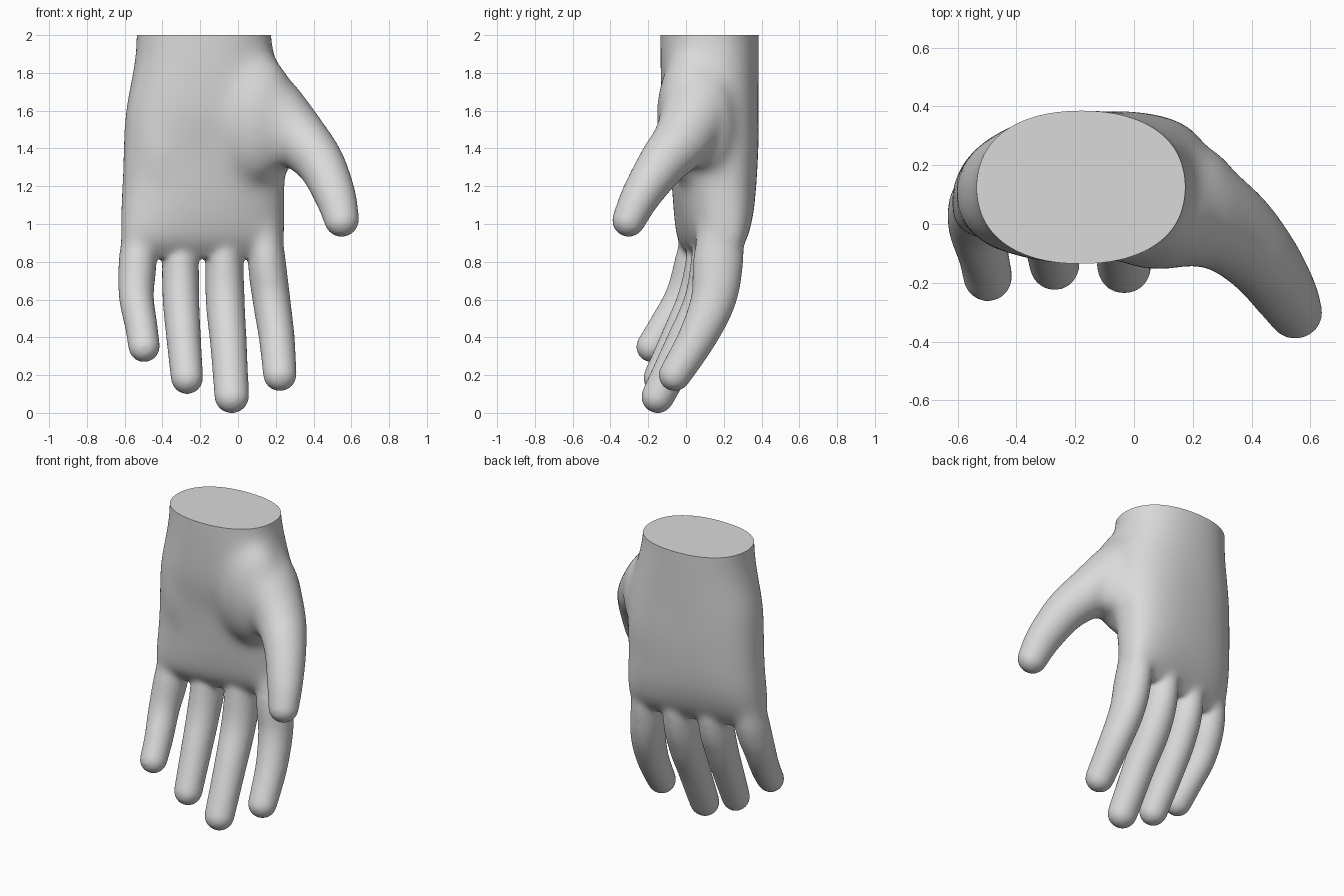
import bpy, bmesh, math
from mathutils import Vector

if "Cube" in bpy.data.objects:
    bpy.data.objects.remove(bpy.data.objects["Cube"])

skin = bpy.data.materials.new("plain grey")
skin.diffuse_color = (0.7, 0.7, 0.7, 1)
skin.use_nodes = True
skin.node_tree.nodes["Principled BSDF"].inputs["Base Color"].default_value = skin.diffuse_color
SIDES = 28
ANGLES = [2 * math.pi * i / SIDES for i in range(SIDES)]
bm = bmesh.new()


def spline(rows, steps=6):
    """Smooth interpolation through rows of numbers."""
    out = []
    for i in range(len(rows) - 1):
        a, b = rows[max(i - 1, 0)], rows[i]
        c, d = rows[i + 1], rows[min(i + 2, len(rows) - 1)]
        for s in range(steps):
            t = s / steps
            out.append([0.5 * (2 * q + (r - p) * t + (2 * p - 5 * q + 4 * r - w) * t * t
                               + (3 * q - p - 3 * r + w) * t ** 3)
                        for p, q, r, w in zip(a, b, c, d)])
    out.append(list(rows[-1]))
    return out


def skin_rings(rings):
    """Closed tube through rings of points."""
    loops = [[bm.verts.new(p) for p in ring] for ring in rings]
    for a, b in zip(loops, loops[1:]):
        for i in range(SIDES):
            j = (i + 1) % SIDES
            bm.faces.new((a[i], a[j], b[j], b[i]))
    bm.faces.new(loops[0][::-1])
    bm.faces.new(loops[-1])


def palm(rows):
    """Rows: z, left, right, front, back, sideways slope, squareness."""
    rings = []
    for z, x0, x1, y0, y1, slope, n in spline(rows):
        ring = []
        for a in ANGLES:
            c, s = math.cos(a), math.sin(a)
            u = math.copysign(abs(c) ** (2 / n), c) * (x1 - x0) / 2
            v = math.copysign(abs(s) ** (2 / n), s) * (y1 - y0) / 2
            ring.append((u + (x0 + x1) / 2, v + (y0 + y1) / 2 + slope * u, z))
        rings.append(ring)
    skin_rings(rings)


def pad(center, size):
    """Ellipsoid swelling."""
    rings = []
    for k in range(1, 14):
        h = math.pi * k / 14
        r = math.sin(h)
        rings.append([(center[0] + size[0] * r * math.cos(a), center[1] + size[1] * r * math.sin(a),
                       center[2] - size[2] * math.cos(h)) for a in ANGLES])
    skin_rings(rings)


def digit(rows):
    """Rows: x, y, z, half width, half depth; ends in a rounded tip."""
    pts = spline(rows)
    stations = []
    for i, r in enumerate(pts):
        t = Vector(pts[min(i + 1, len(pts) - 1)][:3]) - Vector(pts[max(i - 1, 0)][:3])
        stations.append((Vector(r[:3]), t.normalized(), r[3], r[4]))
    p, t, w, d = stations[-1]
    for k in range(1, 6):
        a = k * math.pi / 10.6
        stations.append((p + t * d * math.sin(a), t, w * math.cos(a), d * math.cos(a)))
    rings = []
    for p, t, w, d in stations:
        side = (Vector((1, 0, 0)) - t * t.x).normalized()
        up = t.cross(side)
        rings.append([p + side * w * math.cos(a) + up * d * math.sin(a) for a in ANGLES])
    skin_rings(rings)


# Wrist and palm
palm([(2.25, -.54, .178, -.138, .388, 0, 2.25), (2.0, -.54, .178, -.138, .388, 0, 2.25),
      (1.85, -.552, .205, -.137, .387, .02, 2.25), (1.6, -.598, .26, -.125, .383, .06, 2.3),
      (1.4, -.61, .26, -.09, .378, .1, 2.4), (1.2, -.617, .25, -.065, .362, .12, 2.5),
      (1.05, -.625, .25, -.045, .338, .15, 2.7), (.92, -.62, .245, -.012, .29, .18, 2.9),
      (.82, -.59, .22, .06, .22, .18, 2.6)])
# Thumb base pad, little finger side pad and web behind the thumb
pad((.08, .025, 1.57), (.23, .185, .36))
pad((-.4, .06, 1.45), (.17, .165, .42))
pad((.235, .12, 1.52), (.11, .14, .25))
# Index, middle, ring and little fingers
digit([(.13, .2, 1.15, .08, .12), (.153, .17, .8, .1, .133), (.177, .145, .6, .1, .12),
       (.205, .06, .4, .095, .102), (.222, -.06, .2, .089, .086)])
digit([(-.08, .18, 1.15, .08, .12), (-.073, .155, .8, .1, .13), (-.067, .098, .58, .103, .113),
       (-.05, -.012, .36, .097, .1), (-.033, -.15, .085, .092, .088)])
digit([(-.31, .16, 1.15, .08, .11), (-.305, .12, .8, .097, .122), (-.302, .06, .6, .097, .108),
       (-.288, -.033, .4, .092, .098), (-.27, -.14, .185, .086, .087)])
digit([(-.51, .12, 1.15, .08, .1), (-.53, .06, .82, .1, .115), (-.538, -.01, .62, .093, .1),
       (-.512, -.105, .46, .086, .092), (-.497, -.182, .35, .084, .083)])
# Thumb
digit([(-.02, .12, 1.87, .14, .16), (.16, .07, 1.62, .185, .2), (.32, -.015, 1.45, .157, .162),
       (.435, -.125, 1.32, .13, .13), (.514, -.238, 1.15, .11, .105),
       (.549, -.303, 1.02, .093, .089)])

bmesh.ops.recalc_face_normals(bm, faces=bm.faces)
mesh = bpy.data.meshes.new("hand")
bm.to_mesh(mesh)
bm.free()
hand = bpy.data.objects.new("hand", mesh)
bpy.context.collection.objects.link(hand)


def bake():
    """Replace the mesh by its modified version."""
    dg = bpy.context.evaluated_depsgraph_get()
    hand_mesh = bpy.data.meshes.new_from_object(hand.evaluated_get(dg))
    hand.modifiers.clear()
    hand.data = hand_mesh
    return hand_mesh


def soften(iterations, group=""):
    mod = hand.modifiers.new("soften", 'SMOOTH')
    mod.factor = 0.5
    mod.iterations = iterations
    mod.vertex_group = group


# Merge the parts into one skin, softened most over the palm
remesh = hand.modifiers.new("merge", 'REMESH')
remesh.mode = 'VOXEL'
remesh.voxel_size = 0.011
merged = bake()
blend = hand.vertex_groups.new(name="palm_blend")
for v in merged.vertices:
    low = min(max((v.co.z - .83) / .2, 0), 1)
    thumb = min(max((.42 - v.co.x) / .2, 0), 1)
    blend.add([v.index], low * thumb, 'REPLACE')
soften(190, "palm_blend")
soften(18)
merged = bake()
hand.vertex_groups.clear()

# Flat cut at the wrist
bm = bmesh.new()
bm.from_mesh(merged)
cut = bmesh.ops.bisect_plane(bm, geom=bm.verts[:] + bm.edges[:] + bm.faces[:],
                             plane_co=(0, 0, 2), plane_no=(0, 0, 1), clear_outer=True)
bmesh.ops.edgeloop_fill(bm, edges=[e for e in cut["geom_cut"] if isinstance(e, bmesh.types.BMEdge)
                                   and e.is_boundary])
bm.to_mesh(merged)
bm.free()
merged.materials.clear()
merged.materials.append(skin)
bpy.context.view_layer.objects.active = hand
hand.select_set(True)
bpy.ops.object.shade_smooth_by_angle(angle=math.radians(40))
